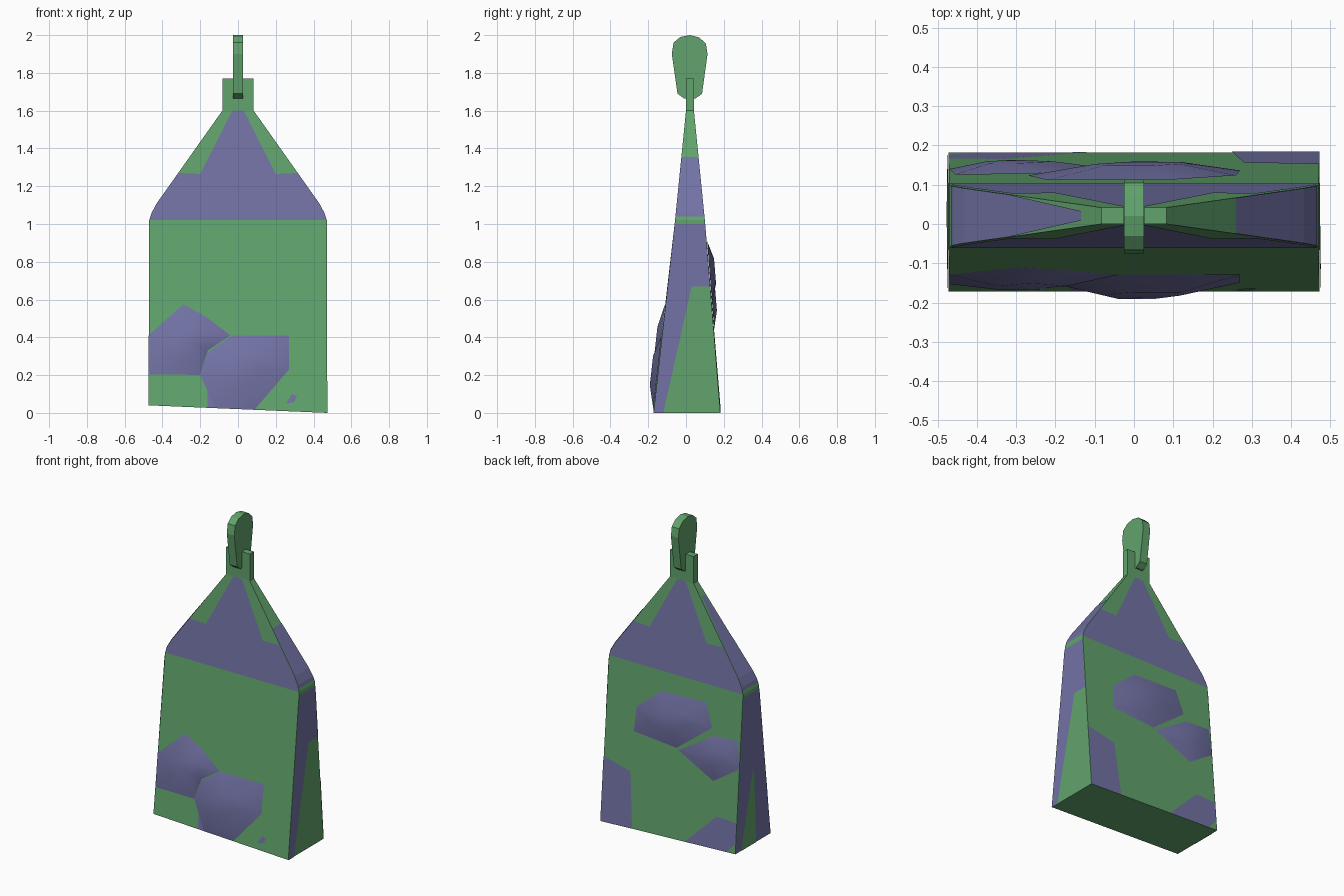
import bpy
from mathutils import Vector

if "Cube" in bpy.data.objects:
    bpy.data.objects.remove(bpy.data.objects["Cube"])


def material(name, rgb):
    m = bpy.data.materials.new(name)
    m.diffuse_color = (*rgb, 1)
    m.use_nodes = True
    m.node_tree.nodes["Principled BSDF"].inputs["Base Color"].default_value = m.diffuse_color
    return m


GREEN = material("green", (0.12, 0.37, 0.15))
PURPLE = material("purple", (0.17, 0.17, 0.38))


def add_mesh(name, verts, faces, mat):
    me = bpy.data.meshes.new(name)
    me.from_pydata(verts, [], faces)
    me.materials.append(mat)
    me.update()
    ob = bpy.data.objects.new(name, me)
    bpy.context.collection.objects.link(ob)
    return ob


# Bell body: rectangular sections (z, half width, front y, back y)
SECTIONS = [(0, 0.473, -0.172, 0.182), (1.02, 0.47, -0.058, 0.1),
            (1.06, 0.457, -0.054, 0.096), (1.11, 0.43, -0.049, 0.091),
            (1.6, 0.083, 0.0, 0.042), (1.665, 0.083, 0.0, 0.042)]


def section_at(z):
    for a, b in zip(SECTIONS, SECTIONS[1:]):
        if z <= b[0]:
            t = (z - a[0]) / (b[0] - a[0])
            return [p + (q - p) * t for p, q in zip(a, b)]
    return SECTIONS[-1]


def floor_z(x):
    return 0.04 * (0.473 - x) / 0.946


verts = []
for i, (z, w, f, b) in enumerate(SECTIONS):
    for x, y in ((-w, f), (w, f), (w, b), (-w, b)):
        verts.append((x, y, floor_z(x) if i == 0 else z))
faces = [(3, 2, 1, 0)]
for i in range(0, 4 * (len(SECTIONS) - 1), 4):
    for k in range(4):
        n = (k + 1) % 4
        faces.append((i + k, i + n, i + 4 + n, i + 4 + k))
last = len(verts) - 4
faces.append((last, last + 1, last + 2, last + 3))
add_mesh("bell_body", verts, faces, GREEN)


# Neck prongs either side of the slot
def box(name, x0, x1, y0, y1, z0, z1, mat):
    v = [(x, y, z) for z in (z0, z1) for x, y in ((x0, y0), (x1, y0), (x1, y1), (x0, y1))]
    f = [(3, 2, 1, 0), (4, 5, 6, 7)] + [(k, (k + 1) % 4, 4 + (k + 1) % 4, 4 + k) for k in range(4)]
    return add_mesh(name, v, f, mat)


for side, x0, x1 in (("left", -0.083, -0.027), ("right", 0.027, 0.083)):
    box("neck_prong_" + side, x0, x1, 0.0, 0.042, 1.665, 1.77, GREEN)

# Rounded hanging tab through the slot
tab = [(-0.045, 1.69), (-0.075, 1.9), (-0.066, 1.96), (-0.03, 1.99), (0.02, 2.0),
       (0.07, 1.988), (0.105, 1.955), (0.114, 1.9), (0.085, 1.69), (0.05, 1.664), (-0.01, 1.664)]
n = len(tab)
add_mesh("hanging_tab", [(x, y, z) for x in (-0.026, 0.026) for y, z in tab],
         [tuple(range(n)), tuple(range(2 * n - 1, n - 1, -1))] +
         [(k, k + n, (k + 1) % n + n, (k + 1) % n) for k in range(n)], GREEN)


# Coloured patches laid on a side of the bell, optionally domed
def patch(name, side, outline, bulge=0.0, mat=PURPLE, lift=0.003):
    def place(u, z, h):
        _, w, f, b = section_at(z)
        return {"front": (u, f - h, z), "back": (u, b + h, z),
                "left": (-w - h, u, z), "right": (w + h, u, z)}[side]

    area = sum(a[0] * b[1] - b[0] * a[1] for a, b in zip(outline, outline[1:] + outline[:1]))
    if (area > 0) != (side in ("front", "right")):
        outline = outline[::-1]
    n = len(outline)
    v = [place(u, z, lift) for u, z in outline]
    if not bulge:
        add_mesh(name, v, [tuple(range(n))], mat)
        return
    c = sum((Vector(p) for p in outline), Vector((0, 0))) / n
    v += [place(*(c + (Vector(p) - c) * 0.4), bulge) for p in outline]
    f = [(k, (k + 1) % n, (k + 1) % n + n, k + n) for k in range(n)]
    ob = add_mesh(name, v, f + [tuple(range(n, 2 * n))], mat)
    ob.data.polygons.foreach_set("use_smooth", [True] * (n + 1))


# Shoulder panels, front and back
half = [(0.469, 1.022), (0.457, 1.06), (0.43, 1.11), (0.315, 1.27), (0.2, 1.265), (0.03, 1.6)]
for side in ("front", "back"):
    patch("shoulder_panel_" + side, side, half + [(-x, z) for x, z in reversed(half)])

# Lower front patches
patch("front_patch_left", "front", [(-0.473, 0.41), (-0.29, 0.575), (-0.17, 0.51), (-0.04, 0.41),
      (-0.16, 0.33), (-0.2, 0.2), (-0.473, 0.2)], 0.03)
patch("front_patch_link", "front", [(-0.473, 0.2), (-0.19, 0.2), (-0.12, 0.025), (-0.473, 0.045)])
patch("front_patch_middle", "front", [(-0.16, 0.32), (-0.03, 0.41), (0.27, 0.41), (0.27, 0.23),
      (0.09, 0.02), (-0.12, 0.026), (-0.2, 0.2)], 0.036)
patch("front_patch_small", "front", [(0.285, 0.1), (0.312, 0.09), (0.295, 0.055), (0.255, 0.05)])

# Back patches
patch("back_patch_upper", "back", [(0.26, 0.76), (0.09, 0.9), (-0.22, 0.91), (-0.27, 0.765),
      (-0.03, 0.58), (0.27, 0.605)], 0.032)
patch("back_patch_middle", "back", [(-0.045, 0.57), (-0.285, 0.72), (-0.455, 0.73),
      (-0.471, 0.56), (-0.295, 0.445)], 0.025)
patch("back_patch_low_right", "back", [(0.472, 0.4), (0.28, 0.355), (0.25, 0.01), (0.472, 0.0)])
patch("back_patch_low_left", "back", [(-0.12, 0.026), (-0.33, 0.235), (-0.472, 0.23), (-0.472, 0.04)])

# Lower side panels
patch("right_side_panel", "right", [(-0.06, 1.0), (0.1, 1.0), (0.126, 0.67), (0.03, 0.67),
      (-0.12, 0.0), (-0.171, 0.0)])
patch("left_side_panel", "left", [(-0.06, 1.0), (0.1, 1.0), (0.179, 0.042), (-0.167, 0.042)])
patch("left_side_wedge", "left", [(0.0, 0.55), (0.13, 0.042), (-0.02, 0.042)], mat=GREEN, lift=0.005)


# Side shoulder strips, following each bend of the shoulder
for side, top in (("left", 1.27), ("right", 1.355)):
    levels = [1.04, 1.06, 1.11, top]
    for i, (z0, z1) in enumerate(zip(levels, levels[1:])):
        a, b = section_at(z0), section_at(z1)
        patch(f"shoulder_strip_{side}_{i}", side, [(a[2], z0), (a[3], z0), (b[3], z1), (b[2], z1)])
patch("shoulder_point_left", "left", [(-0.033, 1.27), (0.075, 1.27), (0.033, 1.53), (0.009, 1.53)])
